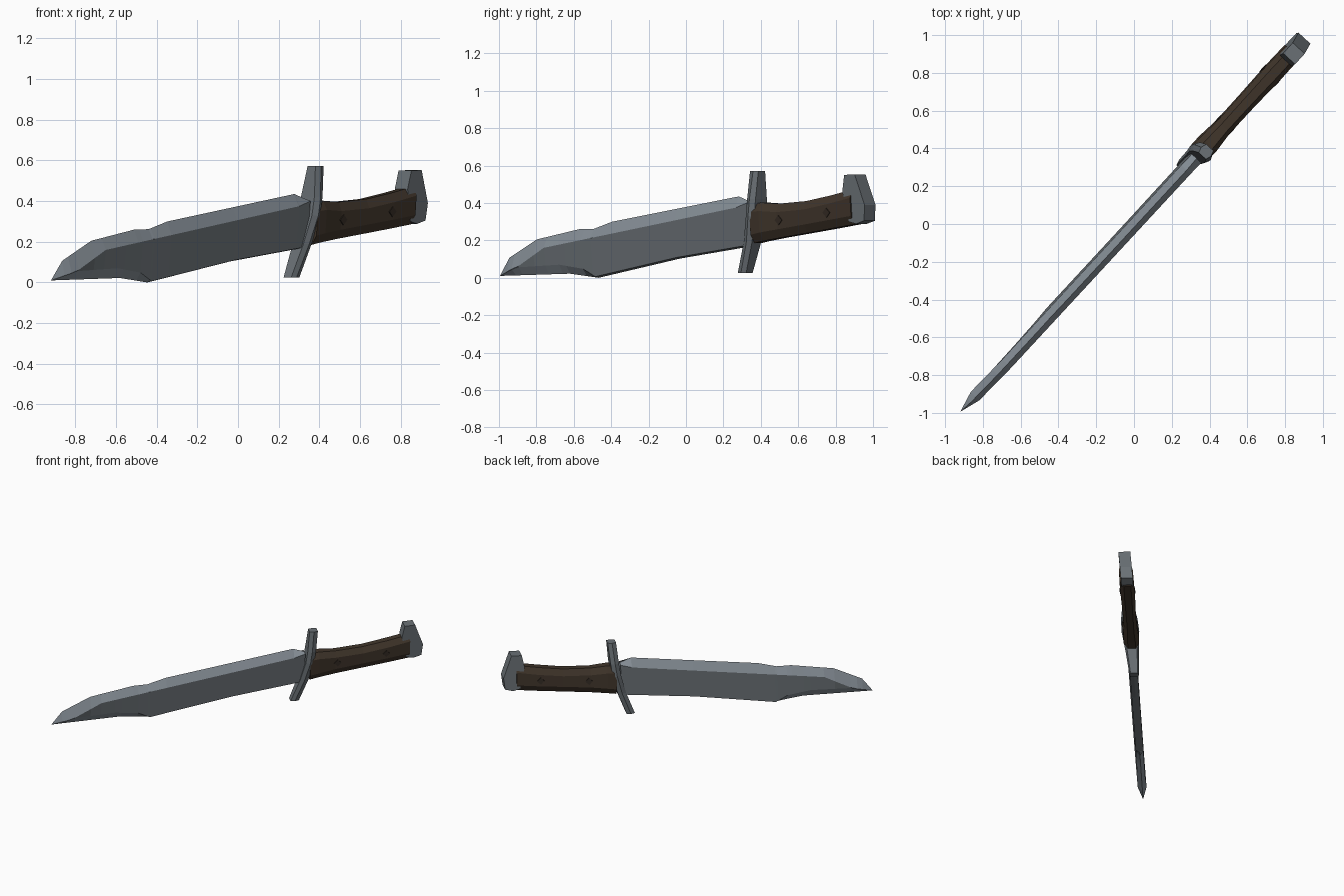
import bpy, bmesh, math

if "Cube" in bpy.data.objects:
    bpy.data.objects.remove(bpy.data.objects["Cube"])

# Knife frame: s runs along the knife in plan, z is up, n is thickness
YAW = math.atan2(0.735, 0.678)
CU, SU = math.cos(YAW), math.sin(YAW)
ROLL = 0.08


def place(s, n, z):
    n += ROLL * (z - 0.30 - 0.145 * (s - 0.48))
    return (CU * s + SU * n, SU * s - CU * n, z)


def material(name, rgb):
    m = bpy.data.materials.new(name)
    m.diffuse_color = (*rgb, 1)
    m.use_nodes = True
    m.node_tree.nodes["Principled BSDF"].inputs["Base Color"].default_value = m.diffuse_color
    return m


bright = material("bright_steel", (0.24, 0.275, 0.31))
dark = material("dark_steel", (0.145, 0.165, 0.18))
wood = material("dark_wood", (0.052, 0.036, 0.024))
rivet_mat = material("rivet_wood", (0.035, 0.025, 0.018))


def lerp(points, s):
    for (a, za), (b, zb) in zip(points, points[1:]):
        if s <= b:
            return za + (zb - za) * max(0, s - a) / (b - a)
    return points[-1][1]


def loft(name, rings, mats, rule=lambda ring, side: 0):
    """Skin rings of (s, n, z) points and cap both ends."""
    bm = bmesh.new()
    rows = [[bm.verts.new(place(*p)) for p in r] for r in rings]
    k = len(rows[0])
    for i, (a, b) in enumerate(zip(rows, rows[1:])):
        for j in range(k):
            f = bm.faces.new((a[j], a[(j + 1) % k], b[(j + 1) % k], b[j]))
            f.material_index = rule(i, j)
    bm.faces.new(rows[0])
    bm.faces.new(rows[-1])
    bmesh.ops.remove_doubles(bm, verts=bm.verts, dist=0.0005)
    bmesh.ops.recalc_face_normals(bm, faces=bm.faces)
    me = bpy.data.meshes.new(name)
    bm.to_mesh(me)
    bm.free()
    for m in mats:
        me.materials.append(m)
    ob = bpy.data.objects.new(name, me)
    bpy.context.collection.objects.link(ob)
    return ob


# Blade: spine ridge, upper bevel line, lower bevel line and cutting edge
spine = [(-1.355, .01), (-1.28, .107), (-1.076, .205), (-.765, .26),
         (-.66, .262), (-.525, .30), (.396, .435), (.48, .405)]
upper = [(-1.355, .01), (-1.19, .062), (-1.0, .16), (.40, .375), (.48, .40)]
lower = [(-1.355, .01), (-1.19, .056), (-.90, .07), (-.73, .048),
         (-.645, .006), (-.05, .109), (.48, .176)]
edge = [(-1.355, .01), (-.85, .022), (-.645, .0), (-.05, .103), (.48, .17)]
width = [(-1.355, 0), (-1.24, .032), (.48, .034)]
stations = sorted({-1.24, *(s for line in (spine, upper, lower, edge) for s, _ in line)})
rings = []
for s in stations:
    t, u, l, e = (lerp(line, s) for line in (spine, upper, lower, edge))
    w = lerp(width, s)
    v = w * 0.85
    rings.append([(s, 0, t), (s, w, u), (s, v, l), (s, 0, e), (s, -v, l), (s, -w, u)])
heel = stations.index(-.645)
loft("blade", rings, [bright, dark],
     lambda i, j: 1 if j in (1, 4) or (j in (2, 3) and i >= heel) else 0)

# Guard: bent crossbar, widest where the handle joins
rings = []
for s, z, w in [(.411, .025, .034), (.475, .19, .048), (.512, .33, .064),
                (.525, .42, .060), (.540, .572, .035)]:
    d = 0.030
    rings.append([(s - d, -w * .75, z), (s - d, w * .75, z), (s, w, z),
                  (s + d, w * .75, z), (s + d, -w * .75, z), (s, -w, z)])
loft("guard", rings, [dark])

# Handle: eight-sided grip, slightly waisted
rings = []
for s, lo, hi, w in [(.515, .185, .395, .056), (.58, .197, .402, .056),
                     (.70, .214, .396, .046), (.90, .240, .410, .048),
                     (1.08, .264, .440, .052), (1.24, .286, .472, .050)]:
    c, b = w * 0.5, 0.045
    rings.append([(s, -c, lo), (s, c, lo), (s, w, lo + b), (s, w, hi - b),
                  (s, c, hi), (s, -c, hi), (s, -w, hi - b), (s, -w, lo + b)])
loft("handle", rings, [wood])

# Pommel: beaked end cap extruded across the thickness
outline = [(1.20, .55), (1.275, .553), (1.335, .39), (1.325, .305),
           (1.265, .288), (1.215, .30), (1.18, .46)]
loft("pommel", [[(s, n, z) for s, z in outline] for n in (-.044, .042)], [dark])

# Rivets: small diamond plates on both sides of the grip
for k, (s, z, w) in enumerate([(.715, .308, .047), (1.067, .348, .052)]):
    for side in (1, -1):
        loft(f"rivet_{k}_{'right' if side > 0 else 'left'}",
             [[(s + .026 * math.cos(a * math.pi / 2), side * n,
                z + .026 * math.sin(a * math.pi / 2)) for a in range(4)]
              for n in (w - .004, w + .004)], [rivet_mat])
